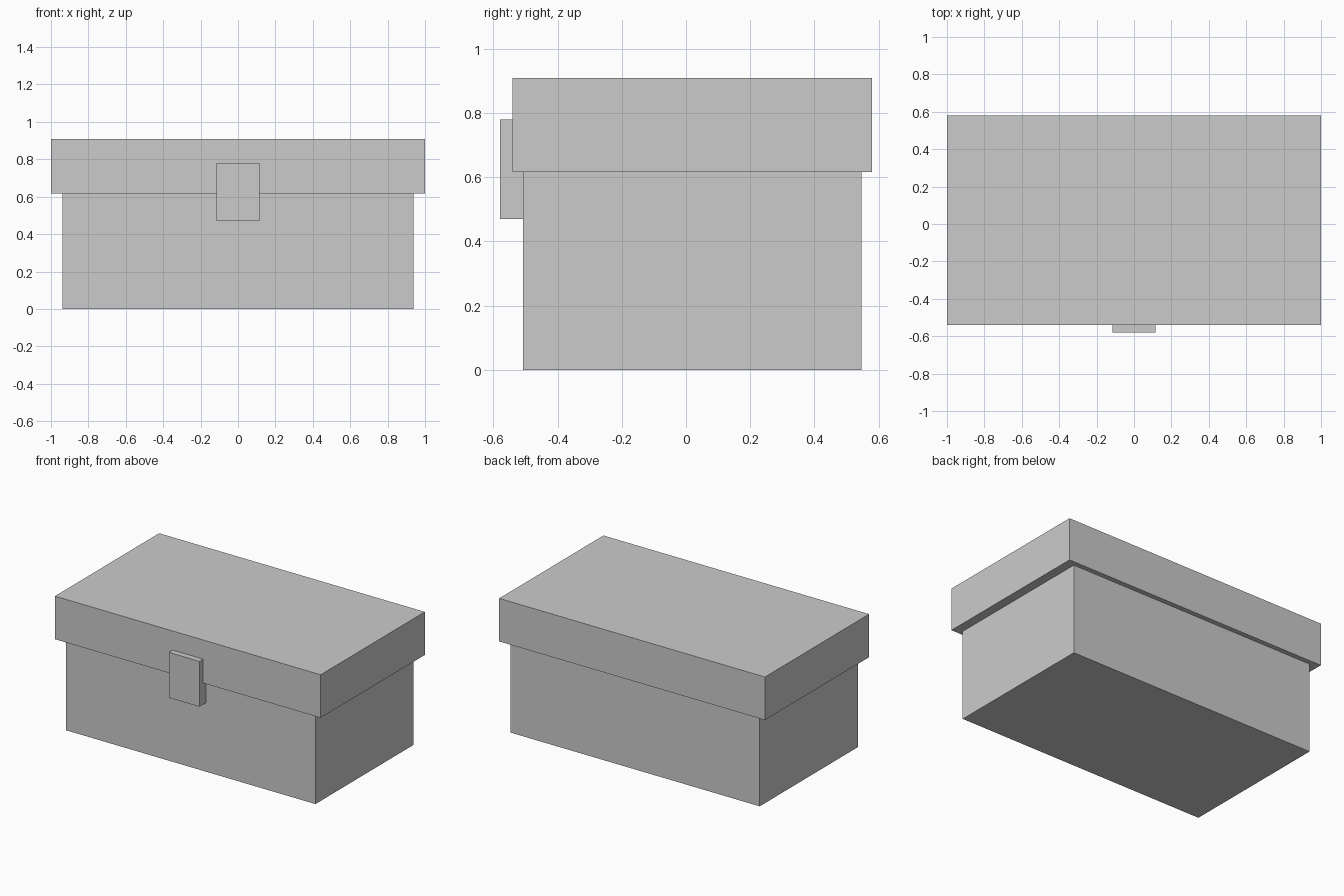
import bpy

if "Cube" in bpy.data.objects:
    bpy.data.objects.remove(bpy.data.objects["Cube"])


def box(name, x_half, y_range, z_range):
    """Axis-aligned box centred on x = 0."""
    (y0, y1), (z0, z1) = y_range, z_range
    bpy.ops.mesh.primitive_cube_add(size=1, location=(0, (y0 + y1) / 2, (z0 + z1) / 2))
    obj = bpy.context.object
    obj.name = name
    obj.scale = (2 * x_half, y1 - y0, z1 - z0)
    bpy.ops.object.transform_apply(location=False, rotation=False, scale=True)
    return obj


# Chest body
box("chest_body", 0.938, (-0.507, 0.547), (0.0, 0.616))

# Overhanging lid
box("lid", 1.0, (-0.54, 0.58), (0.616, 0.909))

# Latch plate bridging lid and body, reaching back to the body's front face
box("latch", 0.115, (-0.58, -0.507), (0.47, 0.779))
